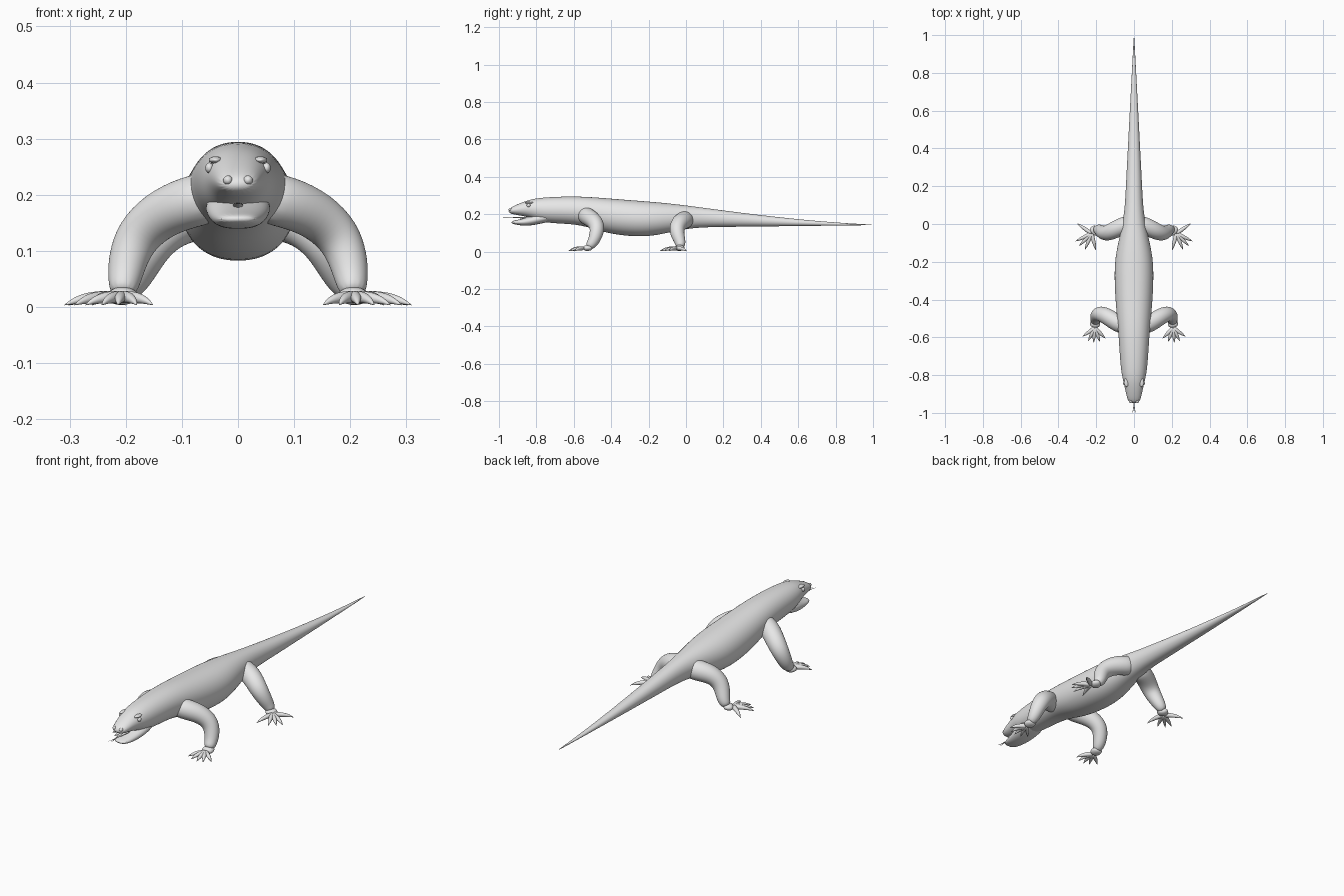
import bpy, bmesh, math
from mathutils import Vector

if "Cube" in bpy.data.objects:
    bpy.data.objects.remove(bpy.data.objects["Cube"])

skin = bpy.data.materials.new("grey_skin")
skin.use_nodes = True
skin.diffuse_color = (.8, .8, .8, 1)
skin.node_tree.nodes["Principled BSDF"].inputs["Base Color"].default_value = skin.diffuse_color


def finish(name, bm, mirrored=True):
    """Turn a bmesh into a smooth object, mirrored across x where paired."""
    bmesh.ops.recalc_face_normals(bm, faces=bm.faces)
    for face in bm.faces:
        face.smooth = True
    mesh = bpy.data.meshes.new(name)
    bm.to_mesh(mesh)
    bm.free()
    mesh.materials.append(skin)
    part = bpy.data.objects.new(name, mesh)
    bpy.context.collection.objects.link(part)
    if mirrored:
        part.modifiers.new("mirror", "MIRROR").use_mirror_merge = False
    subdivision = part.modifiers.new("smooth", "SUBSURF")
    subdivision.levels = subdivision.render_levels = 2


def circle(sides):
    """Cosine and sine of evenly spaced angles."""
    angles = [math.tau * i / sides for i in range(sides)]
    return [(math.cos(a), math.sin(a)) for a in angles]


def loft(bm, rings):
    """Bridge closed rings of points and cap both ends."""
    rows = [[bm.verts.new(point) for point in ring] for ring in rings]
    for near, far in zip(rows, rows[1:]):
        for i in range(len(near)):
            bm.faces.new((near[i - 1], near[i], far[i], far[i - 1]))
    bm.faces.new(rows[0])
    bm.faces.new(rows[-1])


def trunk(name, sections, boxiness):
    """Loft along y from sections of (y, bottom, top, half width)."""
    rings = []
    for y, bottom, top, width in sections:
        middle, height = (bottom + top) / 2, (top - bottom) / 2
        rings.append([(math.copysign(abs(c) ** boxiness, c) * width, y, middle + s * height)
                      for c, s in circle(20)])
    bm = bmesh.new()
    loft(bm, rings)
    finish(name, bm, mirrored=False)


def tube(bm, path, flatness=1):
    """Sweep a round section along (point, radius) pairs without twisting."""
    points = [Vector(point) for point, radius in path]
    side = Vector((0, 0, 1))
    rings = []
    for i, (point, radius) in enumerate(path):
        tangent = points[min(i + 1, len(points) - 1)] - points[max(i - 1, 0)]
        tangent.normalize()
        side = (side - tangent * side.dot(tangent)).normalized()
        across = tangent.cross(side)
        rings.append([points[i] + radius * (side * c * flatness + across * s)
                      for c, s in circle(12)])
    loft(bm, rings)


def limb(name, joints, thick, thin):
    """Leg that narrows steadily from the body to the ankle."""
    bm = bmesh.new()
    last = len(joints) - 1
    tube(bm, [(joint, thick + (thin - thick) * (i / last) ** 2)
              for i, joint in enumerate(joints)])
    finish(name, bm)


def foot(name, heel, palm, toe_angles, reach):
    """Flat palm with arched, pointed toes fanning out of it."""
    bm = bmesh.new()
    heel, palm = Vector(heel), Vector(palm)
    tube(bm, [(heel, .02), (heel.lerp(palm, .4), .03), (palm, .025)], flatness=.6)
    for degrees in toe_angles:
        angle = math.radians(degrees)
        toe = Vector((math.cos(angle), math.sin(angle), 0)) * reach
        path = []
        for i in range(7):
            along = i / 6
            drop = Vector((0, 0, -.015)) * along ** 3
            path.append((palm + toe * along + drop, .011 * (1.02 - along ** 3)))
        tube(bm, path)
    finish(name, bm)


def ball(name, centre, size):
    """Squashed sphere, used for the small face features."""
    bm = bmesh.new()
    bmesh.ops.create_icosphere(bm, subdivisions=2, radius=1)
    bmesh.ops.scale(bm, vec=size, verts=bm.verts)
    bmesh.ops.translate(bm, vec=centre, verts=bm.verts)
    finish(name, bm)


# Upper head and body, followed by a steadily tapering tail
sections = [
    (-.95, .205, .23, .03), (-.9, .195, .255, .042), (-.84, .185, .278, .055),
    (-.79, .16, .288, .068), (-.7, .15, .295, .076), (-.56, .145, .297, .084),
    (-.44, .1, .288, .097), (-.3, .08, .277, .105), (-.18, .08, .268, .103),
    (-.06, .11, .256, .075), (.06, .13, .24, .05)]
hip = sections[-1][0]
for i in range(1, 7):
    t = i / 6
    sections.append((hip + (1 - hip) * t, .13 + .012 * t,
                     .145 + .095 * (1 - t) ** 1.4, .05 * (1 - t) + .001))
trunk("body_and_tail", sections, boxiness=.9)

# Dropped lower jaw, hinged inside the throat
trunk("lower_jaw", [
    (-.935, .15, .164, .03), (-.89, .14, .172, .04),
    (-.84, .138, .186, .05), (-.79, .146, .205, .06), (-.71, .165, .21, .055)], boxiness=.75)

# Forked tongue: each half runs along the middle and bends out at the tip
bm = bmesh.new()
tube(bm, [((0, -.8, .18), .012), ((0, -.88, .182), .009), ((0, -.95, .185), .003),
          ((.002, -.975, .185), .002), ((.008, -1, .185), .001)], flatness=.5)
finish("tongue", bm)

# Eyes, brows and nostrils
ball("eye", (.051, -.842, .248), (.008, .011, .01))
ball("brow", (.04, -.838, .262), (.013, .026, .007))
ball("nostril", (.018, -.938, .226), (.009, .011, .009))

# Sprawling legs
limb("front_leg", [
    (.03, -.545, .2), (.09, -.525, .187), (.14, -.49, .165), (.18, -.472, .128),
    (.197, -.482, .085), (.203, -.5, .045), (.206, -.525, .022)], thick=.049, thin=.022)
limb("hind_leg", [
    (.01, 0, .175), (.06, -.01, .168), (.11, -.035, .155), (.15, -.052, .122),
    (.172, -.042, .08), (.188, -.028, .042), (.205, -.03, .022)], thick=.05, thin=.02)

# Feet with five toes each
foot("front_foot", (.204, -.5, .022), (.207, -.55, .018),
     toe_angles=(-135, -110, -85, -63, -35), reach=.08)
foot("hind_foot", (.19, -.02, .022), (.225, -.05, .018),
     toe_angles=(-105, -68, -45, -26, 35), reach=.095)
